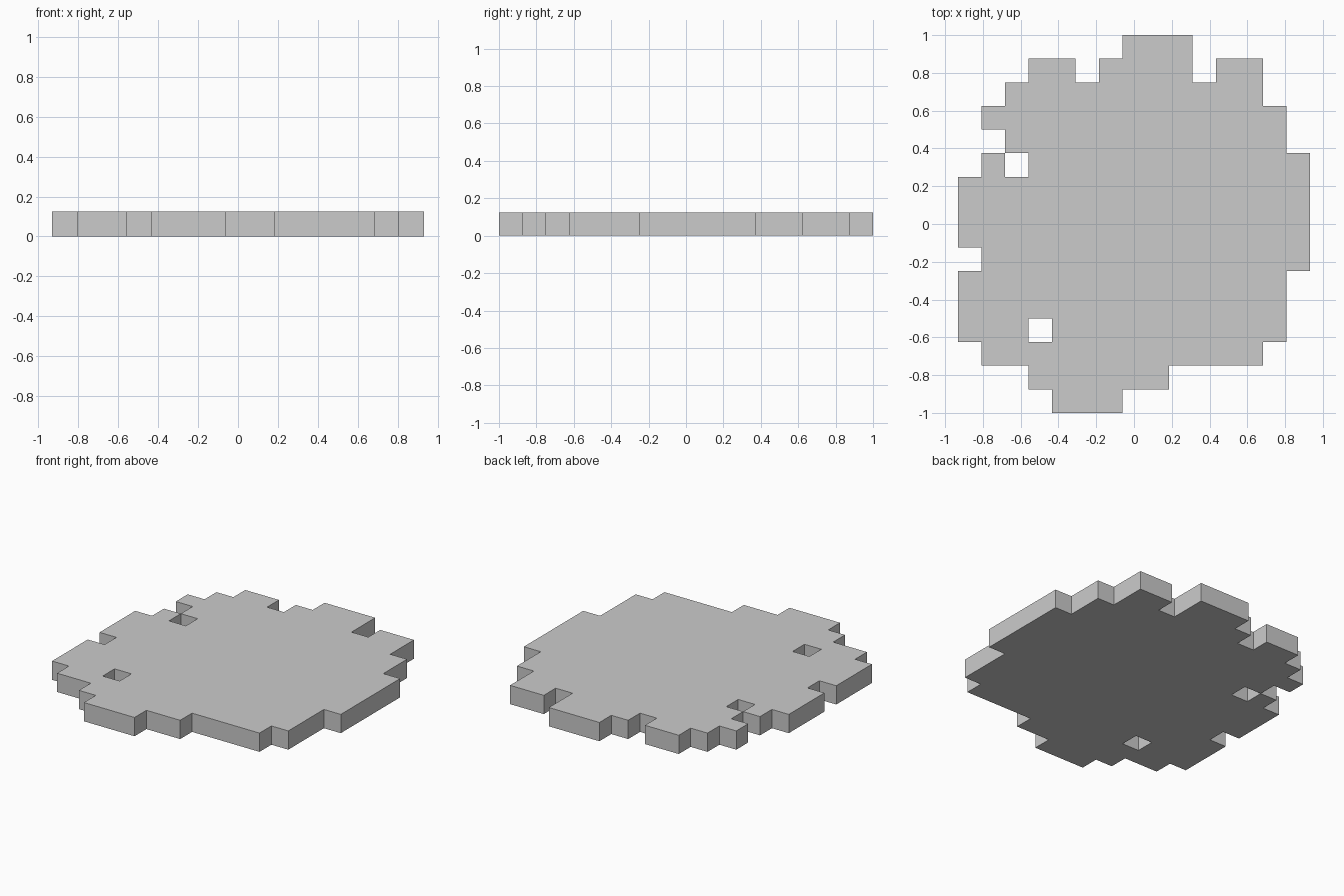
import bpy, bmesh

if "Cube" in bpy.data.objects:
    bpy.data.objects.remove(bpy.data.objects["Cube"])

CELL_X, CELL_Y, THICK = 0.1243, 0.125, 0.125
COLS, ROWS = 15, 16

# Filled column spans (start, end) for each row, back to front
rows = [
    [(7, 10)],
    [(3, 5), (6, 10), (11, 13)],
    [(2, 13)],
    [(1, 14)],
    [(2, 14)],
    [(1, 2), (3, 15)],
    [(0, 15)],
    [(0, 15)],
    [(0, 15)],
    [(1, 15)],
    [(0, 14)],
    [(0, 14)],
    [(0, 3), (4, 14)],
    [(1, 13)],
    [(3, 9)],
    [(4, 7)],
]

bm = bmesh.new()
grid = {}


def corner(c, r):
    """Shared grid vertex on the ground plane."""
    if (c, r) not in grid:
        grid[c, r] = bm.verts.new(((c - COLS / 2) * CELL_X, (ROWS / 2 - r) * CELL_Y, 0))
    return grid[c, r]


# Flat square cells of the outline
for r, spans in enumerate(rows):
    for start, end in spans:
        for c in range(start, end):
            bm.faces.new([corner(c, r), corner(c, r + 1), corner(c + 1, r + 1), corner(c + 1, r)])

# Thicken into a slab, keeping the underside
ext = bmesh.ops.extrude_face_region(bm, geom=bm.faces[:], use_keep_orig=True)
top = [g for g in ext["geom"] if isinstance(g, bmesh.types.BMVert)]
bmesh.ops.translate(bm, verts=top, vec=(0, 0, THICK))

# Face all sides outward
for f in bm.faces:
    f.normal_update()
    mid = f.calc_center_median()
    if abs(f.normal.z) > 0.5:
        outward = f.normal.z * (mid.z - THICK / 2) > 0
    else:
        probe = mid + f.normal * 0.03
        c = int(probe.x / CELL_X + COLS / 2 + 10) - 10
        r = int(ROWS / 2 - probe.y / CELL_Y + 10) - 10
        inside = 0 <= r < ROWS and any(a <= c < b for a, b in rows[r])
        outward = not inside
    if not outward:
        f.normal_flip()

mesh = bpy.data.meshes.new("stepped_slab")
bm.to_mesh(mesh)
bm.free()
slab = bpy.data.objects.new("stepped_slab", mesh)
bpy.context.collection.objects.link(slab)
